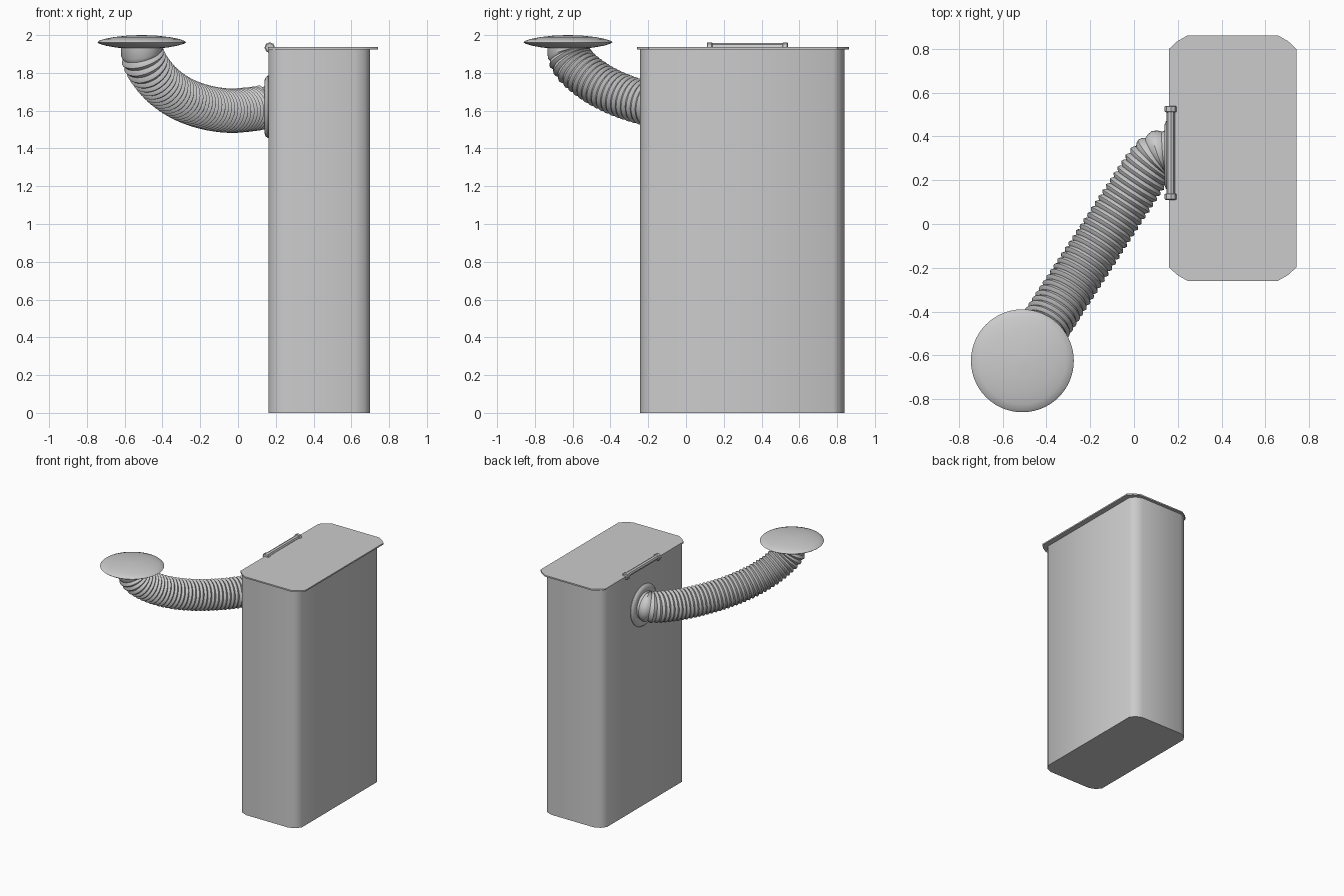
import bpy, bmesh, math
from mathutils import Vector, Matrix

if "Cube" in bpy.data.objects:
    bpy.data.objects.remove(bpy.data.objects["Cube"])


def finish(name, bm, angle):
    bmesh.ops.recalc_face_normals(bm, faces=bm.faces)
    me = bpy.data.meshes.new(name)
    bm.to_mesh(me)
    bm.free()
    ob = bpy.data.objects.new(name, me)
    bpy.context.collection.objects.link(ob)
    bpy.ops.object.select_all(action='DESELECT')
    bpy.context.view_layer.objects.active = ob
    ob.select_set(True)
    bpy.ops.object.shade_smooth_by_angle(angle=math.radians(angle))
    return ob


def loft(name, rings, angle=40):
    """Skin a list of point rings and cap both ends."""
    bm = bmesh.new()
    vs = [[bm.verts.new(p) for p in r] for r in rings]
    n = len(vs[0])
    for a, b in zip(vs, vs[1:]):
        for i in range(n):
            j = (i + 1) % n
            bm.faces.new((a[i], a[j], b[j], b[i]))
    bm.faces.new(vs[0])
    bm.faces.new(vs[-1])
    return finish(name, bm, angle)


def ring(centre, rot, radius, n):
    return [centre + rot @ Vector((radius * math.cos(t), radius * math.sin(t), 0))
            for t in (2 * math.pi * i / n for i in range(n))]


def lathe(name, profile, centre, axis='Z', n=48, angle=40):
    """Revolve (radius, height) pairs about an axis through centre."""
    rot = Vector({'X': (1, 0, 0), 'Y': (0, 1, 0), 'Z': (0, 0, 1)}[axis]).to_track_quat('Z', 'Y').to_matrix()
    c = Vector(centre)
    return loft(name, [ring(c + rot @ Vector((0, 0, h)), rot, r, n) for r, h in profile], angle)


def outline(x0, x1, y0, y1, z, cx, cy, mid):
    """Rectangle with cut corners; mid pushes an extra corner point outwards."""
    mx, my = (x0 + x1) / 2, (y0 + y1) / 2
    hx, hy = (x1 - x0) / 2, (y1 - y0) / 2
    corner = [(hx, hy - cy), (hx - cx * mid, hy - cy * mid), (hx - cx, hy)]
    pts = []
    for sx, sy in ((1, 1), (-1, 1), (-1, -1), (1, -1)):
        c = corner if sx * sy > 0 else corner[::-1]
        pts += [Vector((mx + sx * x, my + sy * y, z)) for x, y in c]
    return pts


# tall cabinet body and its overhanging thin lid
loft("cabinet_body", [outline(0.162, 0.70, -0.243, 0.839, z, 0.08, 0.06, 0.36) for z in (0, 1.928)], 60)
loft("cabinet_lid", [outline(0.16, 0.742, -0.26, 0.862, z, 0.085, 0.062, 0.44) for z in (1.925, 1.936)], 30)

# hinge rod with a collar on each end
lathe("hinge_rod", [(0.019, 0), (0.019, 0.40)], (0.168, 0.125, 1.938), 'Y', 8, 20)
for i, y in enumerate((0.11, 0.51)):
    lathe(f"hinge_collar_{i + 1}", [(0.022, 0), (0.028, 0.004), (0.028, 0.026), (0.022, 0.03)],
          (0.168, y, 1.934), 'Y', 8, 20)

# round flange where the hose meets the cabinet
lathe("hose_flange", [(0.165, 0.025), (0.166, 0.018), (0.155, 0.006), (0.14, 0.0), (0.115, 0.0), (0.10, 0.008)],
      (0.14, 0.315, 1.62), 'X', 40)

# lens shaped cap at the free end of the hose
lathe("hose_cap", [(0.01, 2.0), (0.08, 1.997), (0.15, 1.989), (0.20, 1.979), (0.228, 1.969), (0.235, 1.962),
                   (0.226, 1.955), (0.19, 1.944), (0.14, 1.935), (0.10, 1.930)], (-0.51, -0.625, 0), 'Z', 56)

# hose centre line
ctrl = [Vector(p) for p in (
    (0.17, 0.315, 1.62), (0.125, 0.315, 1.617), (0.07, 0.265, 1.608), (-0.05, 0.085, 1.60),
    (-0.18, -0.115, 1.62), (-0.30, -0.30, 1.665), (-0.40, -0.455, 1.735),
    (-0.475, -0.575, 1.825), (-0.508, -0.622, 1.90), (-0.51, -0.625, 1.945))]
ext = [2 * ctrl[0] - ctrl[1]] + ctrl + [2 * ctrl[-1] - ctrl[-2]]
path = []
for a, b, c, d in zip(ext, ext[1:], ext[2:], ext[3:]):
    for k in range(24):
        t = k / 24
        path.append(0.5 * (2 * b + (c - a) * t + (2 * a - 5 * b + 4 * c - d) * t ** 2
                           + (3 * b - a - 3 * c + d) * t ** 3))
path.append(ctrl[-1])
dist = [0.0]
for a, b in zip(path, path[1:]):
    dist.append(dist[-1] + (b - a).length)


def at(s):
    s = min(max(s, 0), dist[-1])
    i = next((k for k in range(1, len(dist) - 1) if dist[k] >= s), len(dist) - 1)
    return path[i - 1].lerp(path[i], (s - dist[i - 1]) / (dist[i] - dist[i - 1]))


# corrugated hose: rings with alternating radius carried along the path
ribs, per = 40, 4
radii = (0.104, 0.113, 0.118, 0.113)
total = dist[-1]
plain = 0.05
rings, normal = [], Vector((0, 0, 1))
stations = [((total - plain) * k / (ribs * per), radii[k % per]) for k in range(ribs * per + 1)]
stations += [(total - plain + 0.01, 0.111), (total, 0.111)]
for s, r in stations:
    tan = (at(s + 0.02) - at(s - 0.02)).normalized()
    normal = (normal - tan * normal.dot(tan)).normalized()
    rot = Matrix((normal, tan.cross(normal), tan)).transposed()
    rings.append(ring(at(s), rot, r, 32))
loft("corrugated_hose", rings, 35)
